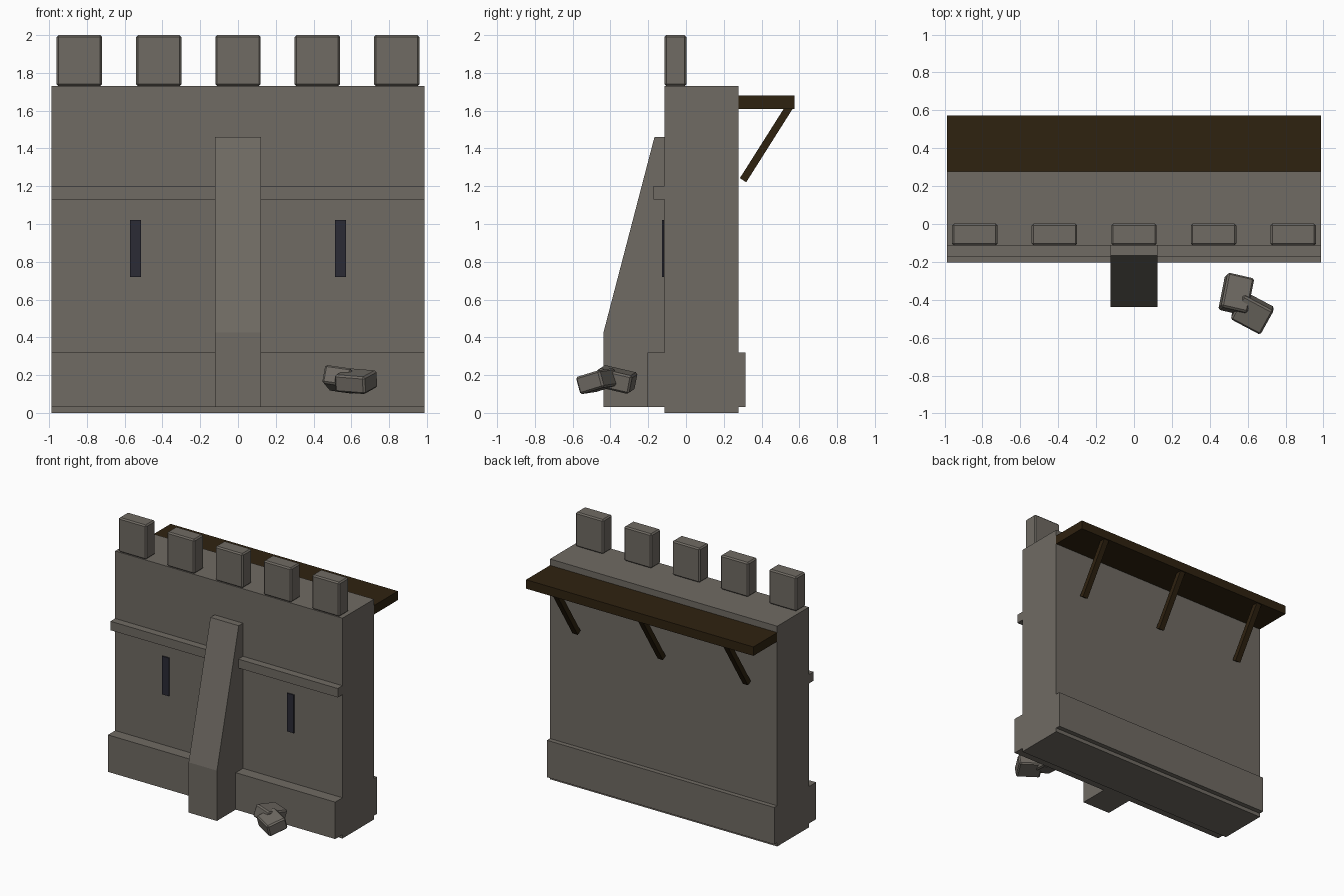
import bpy
import bmesh
from math import radians, atan2, hypot
from mathutils import Matrix

cube = bpy.data.objects.get("Cube")
if cube:
    bpy.data.objects.remove(cube, do_unlink=True)


def material(name, rgb):
    mat = bpy.data.materials.new(name)
    mat.use_nodes = True
    mat.diffuse_color = (*rgb, 1)
    bsdf = mat.node_tree.nodes["Principled BSDF"]
    bsdf.inputs["Base Color"].default_value = (*rgb, 1)
    bsdf.inputs["Roughness"].default_value = 0.9
    return mat


STONE = material("grey_stone", (0.16, 0.145, 0.125))
WOOD = material("dark_wood", (0.028, 0.016, 0.005))
SLIT = material("slit_shadow", (0.024, 0.024, 0.036))


def finish(bm, name, mat):
    bmesh.ops.recalc_face_normals(bm, faces=bm.faces)
    mesh = bpy.data.meshes.new(name)
    bm.to_mesh(mesh)
    bm.free()
    mesh.materials.append(mat)
    obj = bpy.data.objects.new(name, mesh)
    bpy.context.collection.objects.link(obj)
    return obj


def extrude_x(name, profile, half_width, mat):
    """Sweep a (y, z) side profile across x."""
    bm = bmesh.new()
    face = bm.faces.new([bm.verts.new((-half_width, y, z)) for y, z in profile])
    swept = bmesh.ops.extrude_face_region(bm, geom=[face])["geom"]
    verts = [v for v in swept if isinstance(v, bmesh.types.BMVert)]
    bmesh.ops.translate(bm, verts=verts, vec=(2 * half_width, 0, 0))
    return finish(bm, name, mat)


def box(name, center, size, mat, rot=(0, 0, 0), bevel=0):
    bm = bmesh.new()
    bmesh.ops.create_cube(bm, size=1, matrix=Matrix.Diagonal((*size, 1)))
    obj = finish(bm, name, mat)
    obj.location = center
    obj.rotation_euler = [radians(a) for a in rot]
    if bevel:
        mod = obj.modifiers.new("worn_edges", "BEVEL")
        mod.width = bevel
        mod.segments = 1
    return obj


# Wall with its plinth and string course in one profile
FRONT, BACK, HALF = -0.114, 0.278, 0.9875
extrude_x("wall", [
    (FRONT, 0), (FRONT, 0.03), (-0.204, 0.03), (-0.204, 0.32), (FRONT, 0.32),
    (FRONT, 1.13), (-0.172, 1.13), (-0.172, 1.2), (FRONT, 1.2),
    (FRONT, 1.73), (BACK, 1.73), (BACK, 0.32), (0.315, 0.32),
    (0.315, 0.03), (BACK, 0.03), (BACK, 0)], HALF, STONE)

# Sloping buttress
extrude_x("buttress", [(-0.1, 0.03), (-0.437, 0.03), (-0.437, 0.425),
                       (-0.167, 1.46), (-0.1, 1.46)], 0.123, STONE)

# Merlons
for i in range(5):
    box(f"merlon_{i + 1}", (0.42 * (i - 2), -0.056, 1.865),
        (0.24, 0.116, 0.27), STONE, bevel=0.01)

# Arrow slits
for side, x in (("right", -0.543), ("left", 0.543)):
    box(f"arrow_slit_{side}", (x, -0.122, 0.87), (0.06, 0.009, 0.3), SLIT)

# Wooden walkway with three diagonal struts
box("walkway", (0, 0.426, 1.645), (2 * HALF, 0.296, 0.07), WOOD)
low, high = (0.302, 1.232), (0.555, 1.632)
dy, dz = high[0] - low[0], high[1] - low[1]
for name, x in (("right", -0.74), ("middle", 0), ("left", 0.74)):
    strut = box(f"strut_{name}", (x, (low[0] + high[0]) / 2, (low[1] + high[1]) / 2),
                (0.045, 0.04, hypot(dy, dz)), WOOD)
    strut.rotation_euler.x = -atan2(dy, dz)

# Fallen blocks
box("fallen_block_rear", (0.54, -0.37, 0.177), (0.145, 0.19, 0.1), STONE,
    (-13, 8, -13), 0.01)
box("fallen_block_front", (0.625, -0.47, 0.168), (0.18, 0.15, 0.095), STONE,
    (15, 4, -28), 0.01)
